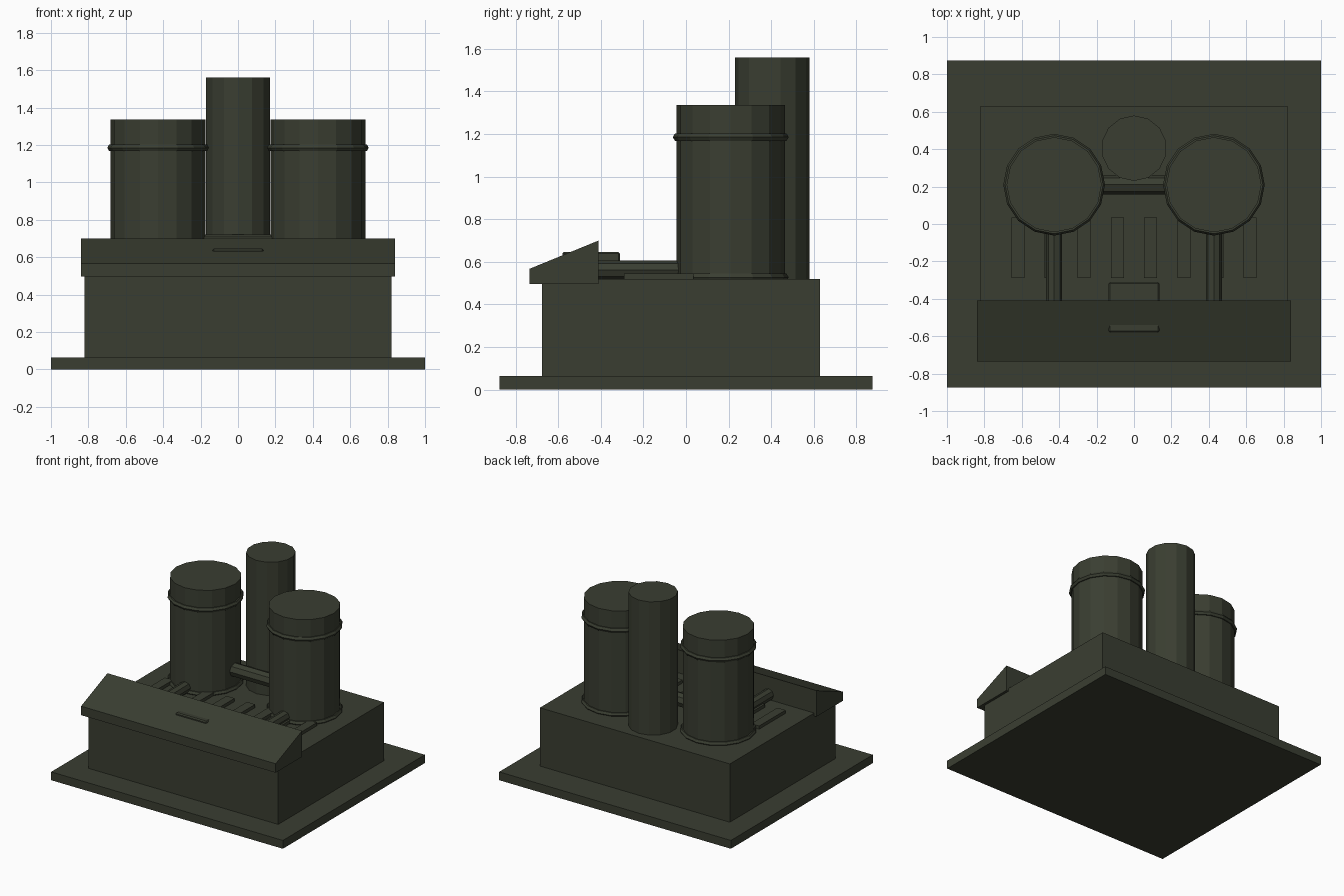
import bpy, math
from mathutils import Vector

if "Cube" in bpy.data.objects:
    bpy.data.objects.remove(bpy.data.objects["Cube"])

olive = bpy.data.materials.new("dark olive")
olive.diffuse_color = (0.042, 0.048, 0.031, 1)
olive.use_nodes = True
olive.node_tree.nodes["Principled BSDF"].inputs["Base Color"].default_value = olive.diffuse_color


def finish(name):
    ob = bpy.context.object
    ob.name = name
    ob.data.materials.append(olive)
    return ob


def box(name, x0, x1, y0, y1, z0, z1):
    bpy.ops.mesh.primitive_cube_add(
        size=1, location=((x0 + x1) / 2, (y0 + y1) / 2, (z0 + z1) / 2))
    ob = finish(name)
    ob.scale = (x1 - x0, y1 - y0, z1 - z0)
    bpy.ops.object.transform_apply(location=False, rotation=False, scale=True)
    return ob


def tube(name, a, b, radius, sides):
    a, b = Vector(a), Vector(b)
    d = b - a
    bpy.ops.mesh.primitive_cylinder_add(
        vertices=sides, radius=radius, depth=d.length, location=(a + b) / 2,
        rotation=d.to_track_quat('Z', 'Y').to_euler())
    return finish(name)


def ring(name, x, y, z):
    bpy.ops.mesh.primitive_torus_add(
        major_segments=16, minor_segments=6, major_radius=0.252,
        minor_radius=0.02, location=(x, y, z))
    return finish(name)


# Base plate and main body
box("base_plate", -1, 1, -0.875, 0.875, 0, 0.065)
box("body", -0.82, 0.82, -0.675, 0.63, 0.06, 0.52)

# Sloped front hood, extruded side profile
profile = [(-0.735, 0.497), (-0.41, 0.497), (-0.41, 0.70), (-0.735, 0.567)]
n = len(profile)
verts = [(x, y, z) for x in (-0.84, 0.84) for y, z in profile]
faces = [tuple(reversed(range(n))), tuple(range(n, 2 * n))]
faces += [(i, (i + 1) % n, n + (i + 1) % n, n + i) for i in range(n)]
mesh = bpy.data.meshes.new("front_hood")
mesh.from_pydata(verts, [], faces)
mesh.materials.append(olive)
bpy.context.collection.objects.link(bpy.data.objects.new("front_hood", mesh))

# Control box poking through the hood
ctrl = box("control_box", -0.135, 0.135, -0.58, -0.31, 0.50, 0.647)
bev = ctrl.modifiers.new("bevel", 'BEVEL')
bev.width = 0.008
bev.segments = 1

# Twin tanks with rings and feed pipes
for side, s in (("left", -1), ("right", 1)):
    x = 0.427 * s
    tube(side + "_tank", (x, 0.21, 0.51), (x, 0.21, 1.337), 0.254, 16)
    ring(side + "_upper_ring", x, 0.21, 1.185)
    ring(side + "_lower_ring", x, 0.21, 0.527)
    tube(side + "_feed_pipe", (x, -0.45, 0.562), (x, 0.0, 0.562), 0.043, 8)

# Cross pipe between tanks, and the rear chimney
tube("cross_pipe", (-0.25, 0.21, 0.67), (0.25, 0.21, 0.67), 0.052, 8)
tube("chimney", (0, 0.405, 0.51), (0, 0.405, 1.56), 0.175, 14)

# Row of deck slats
for i in range(8):
    x = (i - 3.5) * 0.1775
    box(f"deck_slat_{i + 1}", x - 0.035, x + 0.035, -0.29, 0.035, 0.51, 0.545)
